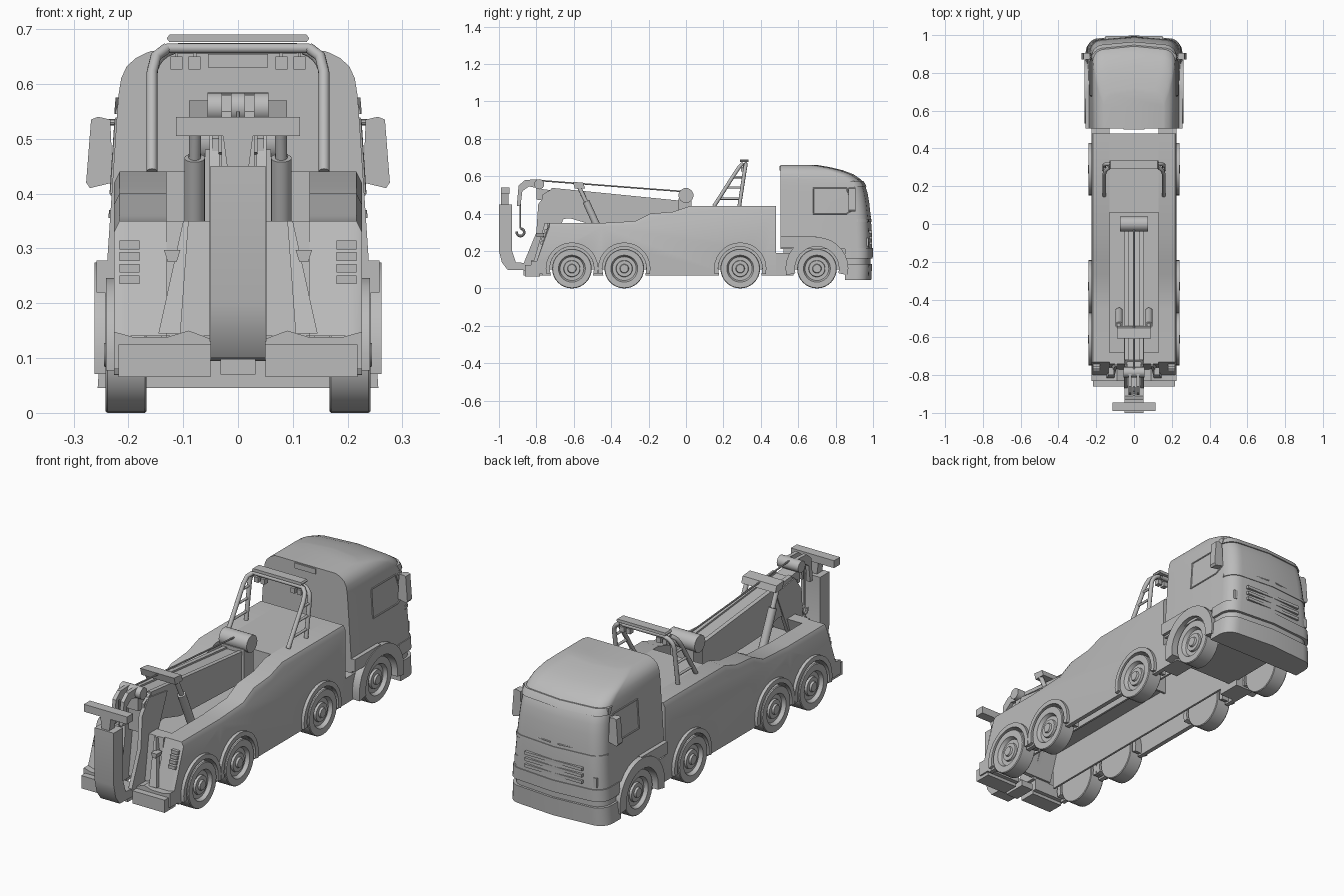
import bpy, bmesh
from math import sin, cos, tau, radians
from mathutils import Vector

default_cube = bpy.data.objects.get("Cube")
if default_cube:
    bpy.data.objects.remove(default_cube, do_unlink=True)

shade = .5
grey = bpy.data.materials.new("plain grey")
grey.use_nodes = True
grey.diffuse_color = (shade, shade, shade, 1)
grey.node_tree.nodes["Principled BSDF"].inputs["Base Color"].default_value = grey.diffuse_color
parts = []


def loft(name, rings, mirror=False):
    """Skin equal rings of points, cap both ends, optionally copy to the other side."""
    mesh = bpy.data.meshes.new(name)
    bm = bmesh.new()
    for side in ((1, -1) if mirror else (1,)):
        loops = [[bm.verts.new((side * x, y, z)) for x, y, z in ring] for ring in rings]
        bm.faces.new(loops[0])
        bm.faces.new(loops[-1])
        for lower, upper in zip(loops, loops[1:]):
            for i in range(len(lower)):
                bm.faces.new((lower[i - 1], lower[i], upper[i], upper[i - 1]))
    bmesh.ops.recalc_face_normals(bm, faces=bm.faces)
    bm.to_mesh(mesh)
    bm.free()
    mesh.materials.append(grey)
    part = bpy.data.objects.new(name, mesh)
    bpy.context.collection.objects.link(part)
    parts.append(part)


def prism(name, x, profile):
    """Side profile (y, z) across x: a number is a half width, a pair is mirrored."""
    paired = isinstance(x, tuple)
    span = x if paired else (-x, x)
    loft(name, [[(across, y, z) for y, z in profile] for across in span], paired)


def box(name, x, y, z):
    prism(name, x, [(y[0], z[0]), (y[1], z[0]), (y[1], z[1]), (y[0], z[1])])


def plate(name, y, outline):
    """Front outline (x, z) through the y span, mirrored."""
    loft(name, [[(x, depth, z) for x, z in outline] for depth in y], True)


def tube(name, points, radius, mirror=False, sides=12):
    points = [Vector(p) for p in points]
    rings = []
    for i, point in enumerate(points):
        before, after = points[max(i - 1, 0)], points[min(i + 1, len(points) - 1)]
        along = (after - before).normalized()
        u = along.orthogonal().normalized()
        if abs(along.x) < .99:
            u = along.cross(Vector((1, 0, 0))).normalized()
        v = along.cross(u)
        rings.append([point + radius * (u * cos(tau * k / sides) + v * sin(tau * k / sides))
                      for k in range(sides)])
    loft(name, rings, mirror)


def bar(name, half_width, y, z, radius):
    """Round bar lying straight across the truck."""
    tube(name, [(-half_width, y, z), (half_width, y, z)], radius, sides=24)


def arc(y, z, radius, start, end, steps=16):
    angles = [radians(start + (end - start) * i / steps) for i in range(steps + 1)]
    return [(y + radius * cos(a), z + radius * sin(a)) for a in angles]


def arch(name, x, y, outer, inner):
    prism(name, x, arc(y, HUB, outer, -12, 192) + arc(y, HUB, inner, 192, -12))


# Main dimensions
DECK, RIM, SIDE, INNER_SIDE = .44, .13, .226, .205
TYRE, HUB = .106, .106
CAB_BACK, CAB_FLOOR, CAB_HEIGHT = .505, .21, .45
OPENING = TYRE + .012
AXLES = {"rear": -.61, "second": -.33, "third": .29, "front": .7}
BODY_AXLES = [y for place, y in AXLES.items() if place != "front"]

# Wheels: tyre, sunken rim and raised hub, as shares of the tyre radius
TREAD = [(.167, .6), (.167, .97), (.17, 1), (.238, 1), (.242, .97), (.242, .68),
         (.225, .6), (.225, .42), (.235, .4), (.235, .23), (.244, .2)]
for place, y in AXLES.items():
    rings = [[(x, *p) for p in arc(y, HUB, share * TYRE, 0, 360, 32)[:-1]] for x, share in TREAD]
    loft(place + "_wheels", rings, True)

# Body sides with wheel openings and a bevelled upper edge
top_line = [(.48, DECK), (.02, DECK), (-.07, .41), (-.19, .4), (-.27, .36), (-.45, .35), (-.73, .35)]
front_y, tail_y, tail_z = top_line[0][0], *top_line[-1]
tail_foot = (-.8, .14)
lowered = [(y, z - .02) for y, z in top_line]
skirt = [tail_foot, (-.765, .07)]
for y in BODY_AXLES:
    skirt += arc(y, HUB, OPENING, 198, -18)
skirt.append((front_y, .07))
loft("body_sides", [[(x, y, z) for y, z in edge + skirt] for x, edge in
                    ((INNER_SIDE, top_line), (SIDE - .01, top_line), (SIDE, lowered))], True)

# Deck, rims and the well for the boom
prism("side_rims", (RIM, INNER_SIDE), top_line + lowered[::-1])
prism("well_walls", (RIM, RIM + .01), top_line + [(tail_y, .1), (front_y, .1)])
box("front_deck", x=RIM, y=(.07, front_y), z=(DECK - .02, DECK))
box("well_front", x=RIM, y=(.06, .07), z=(.25, DECK))
box("well_floor", x=RIM, y=(tail_y, .07), z=(.27, .28))
box("body_front_wall", x=INNER_SIDE, y=(front_y - .01, front_y), z=(.18, DECK - .01))

# Sloped tail, struts and tail lights
prism("tail_panels", (RIM, INNER_SIDE), [(tail_y, tail_z), tail_foot, (-.78, .14), (-.7, tail_z)])
prism("tail_centre", RIM, [(-.68, tail_z), (-.74, tail_z), (-.77, .14), (-.75, .14)])
loft("tail_struts", [[(.09, y, tail_z), (.1, y, tail_z), (.145, y - .06, .145), (.105, y - .06, .145)]
                     for y in (-.755, -.73)], True)
plate("tail_brackets", (-.8, -.76), [(.105, .297), (.135, .297), (.128, .275), (.112, .275)])
for step in range(4):
    z = .235 + .021 * step
    y = tail_foot[0] + (z - tail_foot[1]) / 3
    box("tail_light", x=(.18, .216), y=(y - .01, y + .01), z=(z, z + .016))

# Rear bumper
box("rear_bumper_blocks", x=(.05, .218), y=(-.86, -.78), z=(.065, .125))
plate("rear_bumper_shelf", (-.83, -.76), [(.05, .08), (.05, .135), (.09, .15), (.13, .138),
                                          (.19, .138), (SIDE, .148), (SIDE, .08)])

# Wheel arches and parts under the cab
for y in BODY_AXLES:
    arch("wheel_arches", (.17, SIDE + .015), y, OPENING + .022, OPENING)
arch("front_fenders", (.17, .262), AXLES["front"], .168, OPENING)
prism("fender_tails", (.2, .258), [(CAB_BACK, .22), (.62, .22), (.7, .278), (CAB_BACK, .278)])
box("step_boxes", x=(RIM, SIDE), y=(.46, .575), z=(.07, .19))
box("engine_block", x=RIM + .01, y=(.52, .85), z=(.1, .25))


def cab_size(z):
    """Half width and front of the cab at a height; both curl in towards the roof."""
    t = (z - CAB_FLOOR) / CAB_HEIGHT
    return .243 - .03 * t - .055 * t ** 24, .995 - .05 * t * t - .245 * t ** 12


def cab_band(name, heights, back, proud=0):
    """Rounded shell following the cab from a back plane to the bowed front."""
    corner, bow = .065, .015
    rings = []
    for z in heights:
        width, front = (size + proud for size in cab_size(z))
        half = [(width, back)] + arc(width - corner, front - bow - corner, corner, 0, 90, 6)
        outline = half + [(0, front)] + [(-x, y) for x, y in reversed(half)]
        rings.append([(x, y, z) for x, y in outline])
    loft(name, rings)


# Cab shell, bumper, sun visor and grille
cab_band("cab", [CAB_FLOOR + CAB_HEIGHT * (1 - (1 - k / 12) ** 2) for k in range(13)], CAB_BACK)
cab_band("front_bumper", (.045, .13), back=.85, proud=.002)
cab_band("bumper_recess", (.13, .16), back=.85, proud=-.008)
cab_band("bumper_top", (.16, .215), back=.85, proud=.004)
cab_band("sun_visor", (.545, .56, .575), back=.9, proud=.005)
cab_band("windscreen_sill", (.355, .37), back=.92, proud=.003)
for z in (.235, .265, .295):
    box("grille_bar", x=.15, y=(.95, .994), z=(z, z + .014))
box("headlights", x=(.165, .215), y=(.93, .975), z=(.225, .27))
box("cab_back_panel", x=.055, y=(CAB_BACK - .005, CAB_BACK), z=(.63, .655))

# Window frames, wipers and mirrors
frame = [(cab_size(z)[0], y, z) for y, z in ((.68, .4), (.68, .535), (.86, .535), (.9, .42), (.86, .4))]
for i, corner in enumerate(frame):
    tube("side_window_frame", [frame[i - 1], corner], .004, mirror=True, sides=8)
tube("wipers", [(.02, .985, .385), (.16, .966, .385)], .004, mirror=True, sides=8)
plate("mirrors", (.87, .905), [(.228, .42), (.27, .41), (.277, .42), (.268, .535), (.255, .54), (.233, .535)])
for z in (.43, .53):
    tube("mirror_arms", [(.215, .88, z), (.245, .89, z)], .006, mirror=True, sides=8)

# Roll hoop with work lights
hoop_x, hoop_y, hoop_z, bend = .157, .32, .665, .05
half = [(hoop_x, .285, DECK)] + [(x, hoop_y - (hoop_z - z) / 6, z) for x, z in
                                 arc(hoop_x - bend, hoop_z - bend, bend, 0, 90, 6)]
tube("hoop_front", half + [(-x, y, z) for x, y, z in reversed(half)], .01)
tube("hoop_rear_legs", [(hoop_x, .15, DECK), (hoop_x, .265, .62), (.15, .285, .65), (RIM, .3, hoop_z)], .01, mirror=True)
for rise in (.04, .1, .155):
    z = DECK + rise
    tube("hoop_rungs", [(hoop_x, .15 + rise * .65, z), (hoop_x, .285 + rise / 8, z)], .006, mirror=True)
bar("hoop_rear_bar", RIM, .3, hoop_z, .009)
plate("light_bar", (.29, .335), [(0, .676), (.125, .676), (RIM, .683), (.125, .69), (0, .69)])
for x in (.079, .112):
    box("work_lights", x=(x - .011, x + .011), y=(.295, hoop_y), z=(.626, .65))
    box("work_light_stems", x=(x - .003, x + .003), y=(.305, .315), z=(.645, hoop_z))

# Boom and mast
boom_top, boom_tip = (.03, .455), (-.72, .53)
prism("boom", .047, [boom_top, boom_tip, (-.77, .5), (-.77, .36), (-.62, .375), (-.5, .34), (.03, .32)])
prism("boom_rails", (.03, .05), [(y, z + lift) for (y, z), lift in
                                 ((boom_top, .008), (boom_tip, .008), (boom_tip, -.01), (boom_top, -.01))])
prism("boom_extension", .036, [(-.6, .51), (-.8, .535), (-.8, .475), (-.6, .45)])
prism("mast_plates", (.034, .052), [(-.87, .13), (-.8, .3), (-.79, .45), (-.74, .52),
                                    (-.6, .5), (-.66, .36), (-.76, .13)])

# Boom head, hook, cables and winch
head_y, head_z, hook_y = -.785, .557, -.885
winch_y, winch_z = 0, .497
bar("head_pulley", .056, head_y, head_z, .027)
prism("head_arms", (.012, .03), [(head_y, .583), (-.86, .58), (-.895, .55), (-.905, DECK), (hook_y, DECK),
                                 (-.875, .52), (-.84, .545), (head_y, .535)])
tube("hook_cable", [(0, hook_y, .55), (0, hook_y, .32)], .004, sides=8)
tube("hook", [(0, y, z) for y, z in arc(hook_y, .3, .02, 90, -190)], .007, sides=8)
tube("main_cable", [(0, winch_y, winch_z + .02), (0, head_y, head_z + .02)], .004, sides=8)
bar("winch_drum", .073, winch_y, winch_z, .04)
box("winch_mount", x=.06, y=(-.04, .03), z=(.3, .48))

# Lift cylinders and cross beam
foot, joint, end = Vector((.079, -.46, .3)), Vector((.079, -.535, .465)), Vector((.077, -.575, .55))
tube("lift_cylinders", [foot, joint], .019, mirror=True, sides=16)
tube("lift_rods", [joint, end], .011, mirror=True, sides=16)
prism("lift_cross_beam", .089, [(-.605, .57), (-.55, .565), (-.54, .535), (-.595, .535)])

# Folded wheel lift
prism("lift_post", .05, [(-.93, .45), (-1, .45), (-1, .2), (-.985, .14), (-.955, .1), (-.8, .095),
                         (-.8, .13), (-.91, .14), (-.93, .2)])
box("lift_pivot", x=.032, y=(-.87, -.76), z=(.07, .1))
plate("lift_neck", (-.99, -.95), [(0, .45), (.02, .45), (.032, .54), (0, .54)])
box("lift_crossbar", x=.113, y=(-.99, -.945), z=(.505, .54))

# Smooth round parts and keep edges sharp
bpy.ops.object.select_all(action="DESELECT")
for part in parts:
    part.select_set(True)
bpy.context.view_layer.objects.active = parts[0]
bpy.ops.object.shade_smooth_by_angle(angle=radians(35))
